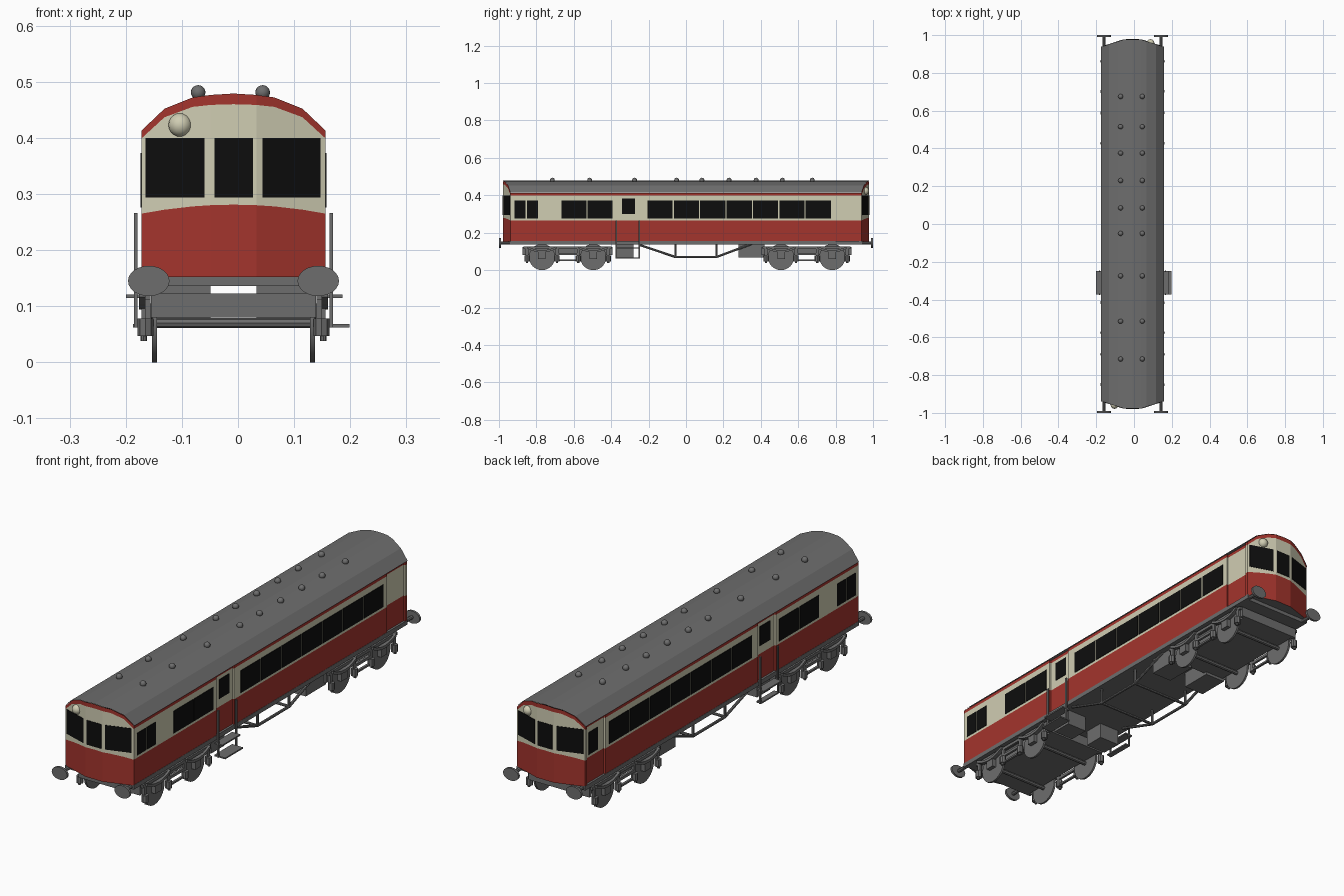
import bpy, math
from mathutils import Matrix, Vector

if "Cube" in bpy.data.objects:
    bpy.data.objects.remove(bpy.data.objects["Cube"])

CX = -0.008          # centre line of the carriage
W = 0.164            # half width of the body


def material(name, rgb):
    m = bpy.data.materials.new(name)
    m.diffuse_color = (*rgb, 1)
    m.use_nodes = True
    m.node_tree.nodes["Principled BSDF"].inputs["Base Color"].default_value = m.diffuse_color
    return m


RED = material("red paint", (0.37, 0.035, 0.026))
CREAM = material("cream paint", (0.63, 0.61, 0.45))
GREY = material("grey metal", (0.155, 0.155, 0.155))
BLACK = material("black glass", (0.004, 0.004, 0.004))


def mesh(name, verts, faces, mats, index=None):
    me = bpy.data.meshes.new(name)
    me.from_pydata([(x + CX, y, z) for x, y, z in verts], [], faces)
    for m in mats:
        me.materials.append(m)
    if index:
        me.polygons.foreach_set("material_index", index)
    ob = bpy.data.objects.new(name, me)
    bpy.context.collection.objects.link(ob)
    return ob


def prisms(name, items, mat):
    """Each item: plan outline (counter-clockwise), bottom z, top z."""
    v, f = [], []
    for plan, z0, z1 in items:
        b, n = len(v), len(plan)
        v += [(x, y, z0) for x, y in plan] + [(x, y, z1) for x, y in plan]
        f += [tuple(b + i for i in reversed(range(n))), tuple(b + n + i for i in range(n))]
        f += [(b + i, b + (i + 1) % n, b + n + (i + 1) % n, b + n + i) for i in range(n)]
    return mesh(name, v, f, [mat])


def box(x0, x1, y0, y1, z0, z1):
    x0, x1, y0, y1 = min(x0, x1), max(x0, x1), min(y0, y1), max(y0, y1)
    return [(x0, y0), (x1, y0), (x1, y1), (x0, y1)], z0, z1


def rod(name, a, b, r, mat=GREY, sides=8, squash=1.0):
    a, b = Vector(a), Vector(b)
    bpy.ops.mesh.primitive_cylinder_add(vertices=sides, radius=r, depth=(b - a).length)
    ob = bpy.context.object
    q = (b - a).to_track_quat('Z', 'Y').to_matrix().to_4x4()
    ob.data.transform(Matrix.Translation((a + b) / 2 + Vector((CX, 0, 0))) @ q)
    if squash != 1:
        zc = (a.z + b.z) / 2
        for v in ob.data.vertices:
            v.co.z = zc + (v.co.z - zc) * squash
    ob.name = name
    ob.data.materials.append(mat)
    bpy.ops.object.shade_smooth_by_angle()
    return ob


def ball(name, pos, r, mat):
    bpy.ops.mesh.primitive_uv_sphere_add(segments=16, ring_count=10, radius=r,
                                         location=(pos[0] + CX, pos[1], pos[2]))
    ob = bpy.context.object
    ob.name = name
    ob.data.materials.append(mat)
    bpy.ops.object.shade_smooth()


def lerp_table(x, table):
    x = abs(x)
    for (x0, z0), (x1, z1) in zip(table, table[1:]):
        if x <= x1 + 1e-6:
            return z0 + (z1 - z0) * (x - x0) / (x1 - x0)
    return table[-1][1]


def roof_z(x):
    return lerp_table(x, [(0, .479), (.041, .4765), (.073, .472), (.123, .452), (W, .413)])


def end_y(x):
    return lerp_table(x, [(0, .978), (.041, .978), (W, .938)])


# Body shell: a plan ring with bowed ends and recessed doors, lofted upwards
xs = [-W, -.123, -.073, -.041, 0, .041, .073, .123, W]
DOORS = [(-.372, -.25), (.80, .925)]
D = .008
side = [p for a, b in DOORS for p in ((W, a), (W - D, a), (W - D, b), (W, b))]
ring = [(x, -end_y(x), x) for x in xs] + [(x, y, W) for x, y in side]
ring += [(x, end_y(x), x) for x in reversed(xs)] + [(-x, y, -W) for x, y in reversed(side)]
levels = [lambda x: .152,
          lambda x: .281 - .016 * (x / W) ** 2,
          lambda x: roof_z(x) - .019 + .005 * abs(x) / W,
          roof_z]
n = len(ring)
verts = [(x, y, lv(xn)) for lv in levels for x, y, xn in ring]
faces, idx = [], []
for k in range(3):
    for i in range(n):
        j = (i + 1) % n
        faces.append((k * n + i, k * n + j, (k + 1) * n + j, (k + 1) * n + i))
        idx.append((0, 1, 0)[k])
faces.append(tuple(reversed(range(n))))
idx.append(2)
mesh("body_shell", verts, faces, [RED, CREAM, GREY], idx)

# Roof
rv = [(x * 1.02, s * end_y(x), roof_z(x) + .001) for x in xs for s in (-1, 1)]
rf = [(2 * i, 2 * i + 2, 2 * i + 3, 2 * i + 1) for i in range(len(xs) - 1)]
mesh("roof", rv, rf, [GREY])
for y in (.675, .515, .375, .23, .085, -.05, -.275, -.515, -.715):
    for x in (-.063, .052):
        ball("roof_vent", (x, y, .481), .013, GREY)

# Side windows
spans = [(-.918, -.857), (-.85, -.79), (-.665, -.533), (-.527, -.393)]
spans += [(-.206 + .141 * i, -.206 + .141 * i + .135) for i in range(7)]
win = []
for s in (-1, 1):
    win += [box(s * (W - .004), s * (W + .002), a, b, .276, .373) for a, b in spans]
    win.append(box(s * (W - D - .004), s * (W - D + .002), -.342, -.272, .30, .384))
win.append(box(-(W - D - .004), -(W - D + .002), .843, .905, .276, .373))
prisms("side_windows", win, BLACK)

# End windows follow the bowed ends
ends = []
for s in (-1, 1):
    for a, b in ((-.157, -.052), (-.034, .035), (.052, .155)):
        plan = [(a, s * (end_y(a) - .003)), (b, s * (end_y(b) - .003)),
                (b, s * (end_y(b) + .002)), (a, s * (end_y(a) + .002))]
        ends.append((plan if s > 0 else plan[::-1], .294, .40))
prisms("end_windows", ends, BLACK)
for s in (-1, 1):
    ball("headlamp", (s * .095, s * (end_y(.095) - .003), .423), .021, CREAM)

# Underframe, sole bars and equipment boxes
prisms("underframe", [box(-.15, .15, -.93, .93, .136, .152)]
       + [box(s * .15, s * .165, -.94, .94, .136, .155) for s in (-1, 1)], GREY)
prisms("equipment_boxes", [box(s * .041, s * .138, a, b, .068, .137)
                           for s in (-1, 1) for a, b in ((-.37, -.28), (.28, .42))], GREY)

# Truss rods
path = [(-.25, .135), (-.056, .07), (.163, .07), (.35, .14)]
for s in (-1, 1):
    for (y0, z0), (y1, z1) in zip(path, path[1:]):
        rod("truss_rod", (s * .14, y0, z0), (s * .14, y1, z1), .006)
    for y in (-.056, .163):
        rod("truss_post", (s * .14, y, .07), (s * .14, y, .14), .006)
for y in (-.056, .163):
    rod("truss_cross_bar", (-.14, y, .07), (.14, y, .07), .006)

# Buffers
for s in (-1, 1):
    for x in (-.151, .151):
        rod("buffer_shank", (x, s * .91, .145), (x, s * .995, .145), .008)
        rod("buffer_head", (x, s * .99, .145), (x, s * 1.0, .145), .037, sides=24, squash=.73)

# Bogies
for c in (-.633, .645):
    parts = [box(-.132, .132, c - .235, c + .235, .08, .122)]
    parts += [box(-.147, .147, c + e * .225, c + e * .24, .08, .123) for e in (-1, 1)]
    for s in (-1, 1):
        x0, x1 = s * .148, s * .158
        parts += [box(x0, x1, c - .235, c + .235, .112, .125),
                  box(x0, x1, c - .06, c + .06, .05, .058),
                  box(x0, x1, c - .06, c + .06, .08, .092)]
        for a in (-.137, .137):
            # wheel, axlebox and hangers
            rod("wheel", (s * .136, c + a, .07), (s * .145, c + a, .07), .07, sides=32)
            parts.append(box(s * .146, s * .164, c + a - .02, c + a + .02, .06, .105))
            for e in (-.08, .08):
                parts.append(box(x0, x1, c + a + e - .008, c + a + e + .008, .075, .118))
                rod("spring_hanger", (s * .157, c + a + e, .047), (s * .157, c + a + e, .078), .014)
                rod("hanger_bolt", (s * .16, c + a + e, .038), (s * .16, c + a + e, .05), .006)
            # sagging leaf spring
            pts = [(c + a + t * .08 / 3, .10 + .022 * (t / 3) ** 2) for t in range(-3, 4)]
            v = [(x, y, z + h) for y, z in pts for x, h in
                 ((s * .15, -.006), (s * .168, -.006), (s * .168, .006), (s * .15, .006))]
            f = [(4 * i + k, 4 * i + (k + 1) % 4, 4 * i + 4 + (k + 1) % 4, 4 * i + 4 + k)
                 for i in range(6) for k in range(4)] + [(0, 1, 2, 3), (24, 25, 26, 27)]
            mesh("leaf_spring", v, f, [GREY])
    for a in (-.137, .137):
        rod("axle", (-.16, c + a, .07), (.16, c + a, .07), .009)
    prisms("bogie_frame", parts, GREY)

# Door steps and long handrails
steps = [box(.155, .194, -.372, -.25, .115, .121), box(.155, .207, -.372, -.25, .062, .068),
         box(-.155, -.192, -.372, -.25, .115, .121), box(-.155, -.179, -.372, -.25, .062, .068)]
prisms("door_steps", steps, GREY)
prisms("handrails", [box(s * .171, s * .177, y - .004, y + .004, .062, .266)
                     for s in (-1, 1) for y in (-.372, -.25)], GREY)
